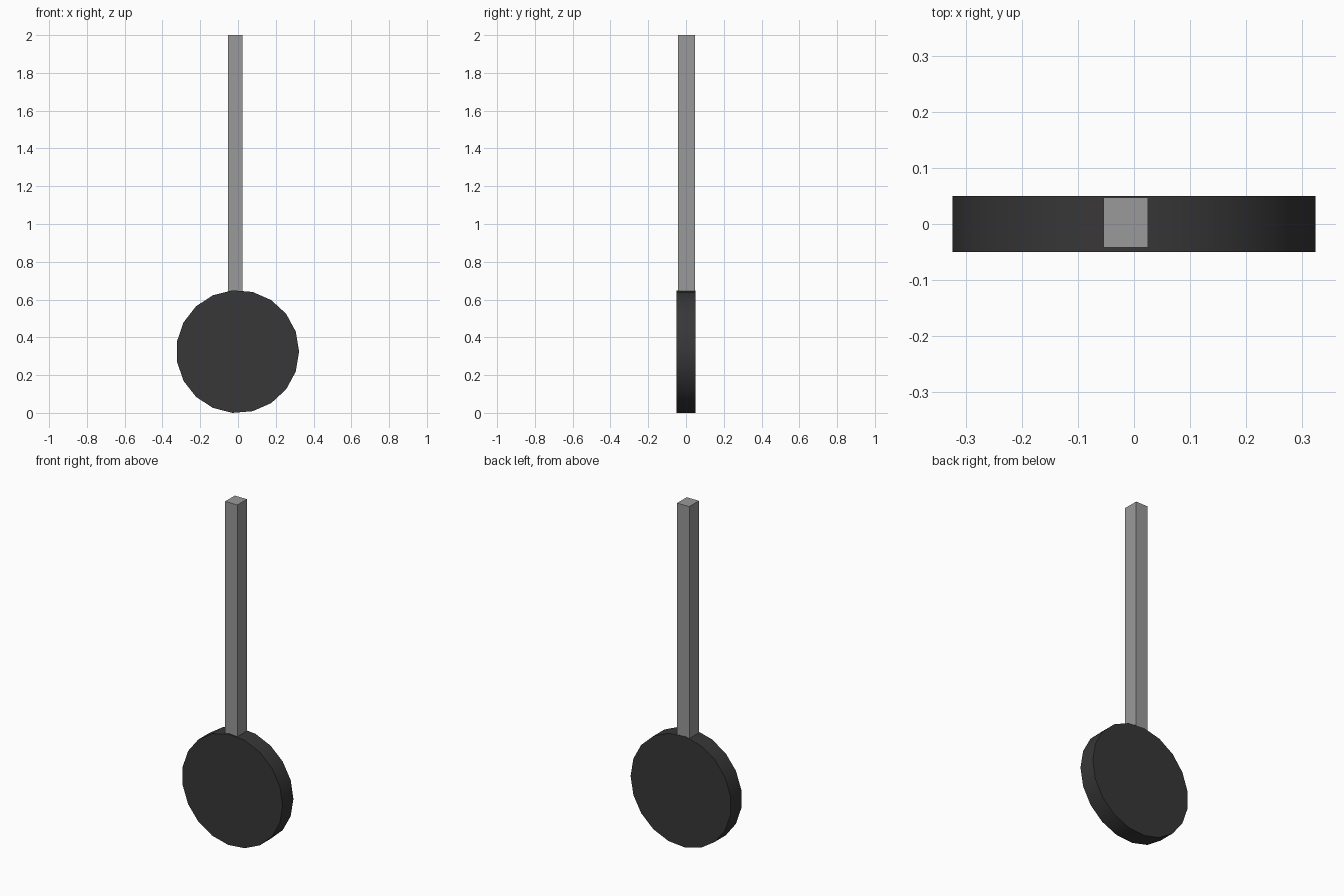
import bpy, bmesh
from math import cos, sin, tau, radians

if "Cube" in bpy.data.objects:
    bpy.data.objects.remove(bpy.data.objects["Cube"])


def material(name, rgb):
    mat = bpy.data.materials.new(name)
    mat.diffuse_color = (*rgb, 1)
    mat.use_nodes = True
    mat.node_tree.nodes["Principled BSDF"].inputs["Base Color"].default_value = mat.diffuse_color
    return mat


def prism(name, outline, direction, mat):
    """Extrude a closed outline along a direction into a solid."""
    bm = bmesh.new()
    face = bm.faces.new([bm.verts.new(p) for p in outline])
    ext = bmesh.ops.extrude_face_region(bm, geom=[face], use_keep_orig=True)
    moved = [g for g in ext["geom"] if isinstance(g, bmesh.types.BMVert)]
    bmesh.ops.translate(bm, verts=moved, vec=direction)
    bmesh.ops.recalc_face_normals(bm, faces=bm.faces)
    mesh = bpy.data.meshes.new(name)
    bm.to_mesh(mesh)
    bm.free()
    mesh.materials.append(mat)
    obj = bpy.data.objects.new(name, mesh)
    bpy.context.collection.objects.link(obj)
    return obj


# Round head: 19-sided disc standing upright, smooth rim with sharp edges
SIDES, R = 19, 0.3255
rim = [(-0.002 + R * cos(tau * i / SIDES), -0.05, 0.3245 + R * sin(tau * i / SIDES))
       for i in range(SIDES)]
disc = prism("disc_head", rim, (0, 0.1, 0), material("dark_grey", (0.04, 0.038, 0.039)))
bpy.context.view_layer.objects.active = disc
disc.select_set(True)
bpy.ops.object.shade_smooth_by_angle(angle=radians(30))

# Handle: square bar rising from the rim, slightly off centre
x0, x1, y0, y1, z0 = -0.054, 0.025, -0.042, 0.047, 0.62
section = [(x0, y0, z0), (x1, y0, z0), (x1, y1, z0), (x0, y1, z0)]
prism("handle_bar", section, (0, 0, 2 - z0), material("mid_grey", (0.32, 0.32, 0.32)))
